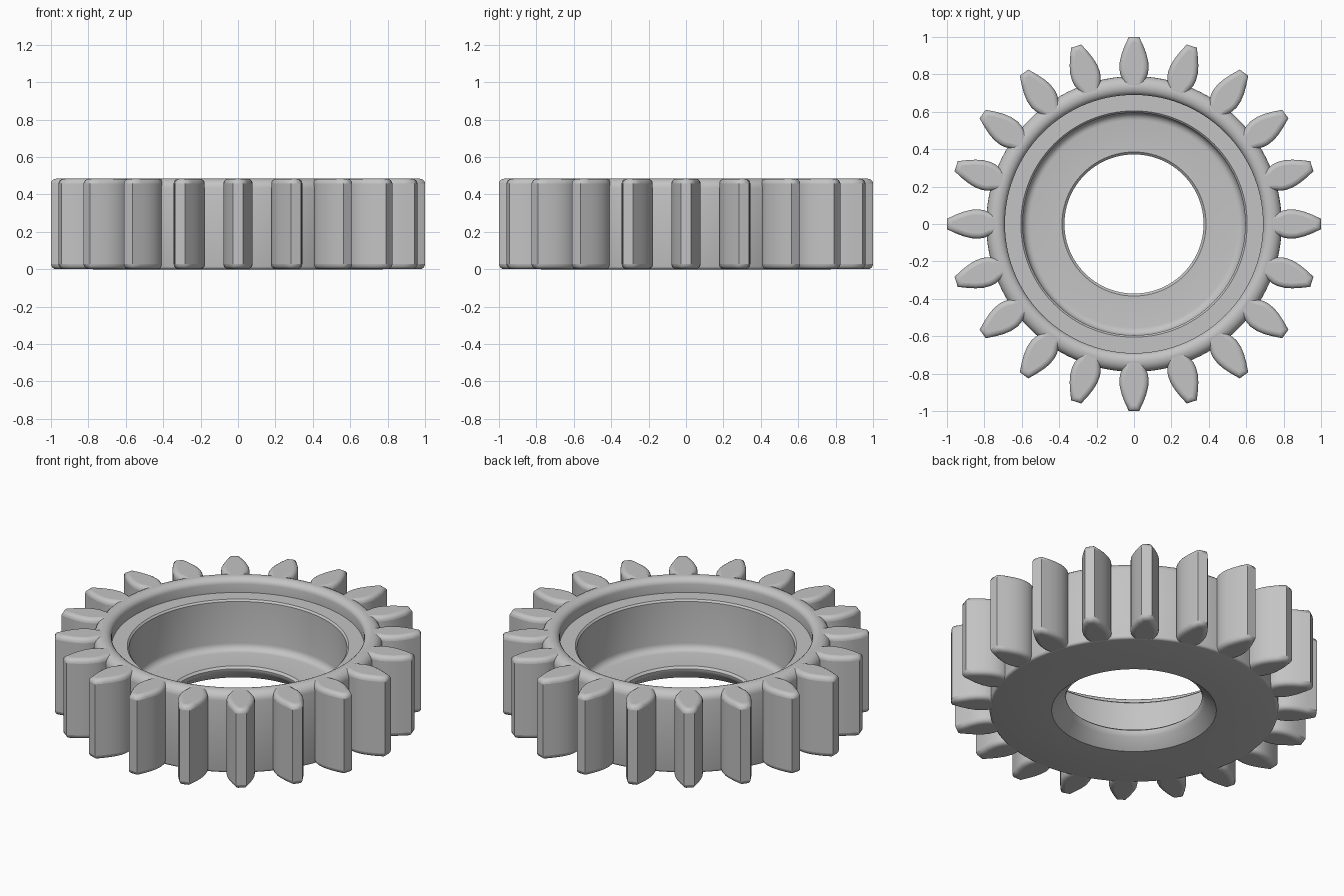
import bpy, bmesh, math
from mathutils import Matrix

cube = bpy.data.objects.get("Cube")
if cube:
    bpy.data.objects.remove(cube, do_unlink=True)

TEETH = 20
SEGMENTS = 120
HEIGHT = 0.485

steel = bpy.data.materials.new("steel_grey")
steel.use_nodes = True
steel.diffuse_color = (0.55, 0.55, 0.55, 1)
steel.node_tree.nodes["Principled BSDF"].inputs["Base Color"].default_value = steel.diffuse_color


def make_object(name, bm):
    bmesh.ops.recalc_face_normals(bm, faces=bm.faces)
    mesh = bpy.data.meshes.new(name)
    bm.to_mesh(mesh)
    bm.free()
    mesh.materials.append(steel)
    obj = bpy.data.objects.new(name, mesh)
    bpy.context.collection.objects.link(obj)
    return obj


def arc(cx, cz, rx, rz, start, end, steps=5):
    """Points on a quarter-ellipse, for rounded corners."""
    angles = [math.radians(start + (end - start) * i / steps) for i in range(steps + 1)]
    return [(cx + rx * math.cos(a), cz + rz * math.sin(a)) for a in angles]


def smooth(obj, degrees):
    bpy.ops.object.select_all(action='DESELECT')
    obj.select_set(True)
    bpy.context.view_layer.objects.active = obj
    bpy.ops.object.shade_smooth_by_angle(angle=math.radians(degrees))


# Gear body: closed cross-section (radius, height) turned about z
profile = [(0.45, 0), (0.775, 0)]
profile += arc(0.775, 0.015, 0.015, 0.015, -90, 0, 3)[1:]
profile += arc(0.735, HEIGHT - 0.05, 0.055, 0.05, 0, 90)       # outer rim
profile += arc(0.735, HEIGHT - 0.035, 0.045, 0.035, 90, 180)[1:]  # inner rim
profile += [(0.69, 0.40), (0.605, 0.40), (0.595, 0.39)]        # step ledge
profile += arc(0.555, 0.14, 0.04, -0.04, 0, 90)                # floor fillet
profile += [(0.385, 0.10), (0.372, 0.088), (0.372, 0.08)]      # bore edge
profile += [(0.385, 0.055)]                                    # flared underside

bm = bmesh.new()
ring = [bm.verts.new((r, 0, z)) for r, z in profile]
edges = [bm.edges.new((ring[i], ring[(i + 1) % len(ring)])) for i in range(len(ring))]
bmesh.ops.spin(bm, geom=ring + edges, cent=(0, 0, 0), axis=(0, 0, 1),
               angle=math.tau, steps=SEGMENTS, use_merge=True)
bmesh.ops.remove_doubles(bm, verts=bm.verts, dist=0.0001)
smooth(make_object("gear_body", bm), 35)

# Teeth: one barrel-sided outline (radius, half width), repeated around the body
flank = [(0.72, 0.045), (0.77, 0.06), (0.80, 0.073), (0.83, 0.078),
         (0.87, 0.076), (0.91, 0.066), (0.95, 0.051), (1.0, 0.028)]
outline = flank + [(r, -w) for r, w in reversed(flank)]

bm = bmesh.new()
for i in range(TEETH):
    turn = Matrix.Rotation(math.tau * i / TEETH, 4, 'Z')
    base = bm.faces.new([bm.verts.new((r, w, 0.001)) for r, w in outline])
    grown = bmesh.ops.extrude_face_region(bm, geom=[base])["geom"]
    top = [v for v in grown if isinstance(v, bmesh.types.BMVert)]
    bmesh.ops.translate(bm, verts=top, vec=(0, 0, HEIGHT - 0.002))
    bmesh.ops.transform(bm, matrix=turn, verts=top + list(base.verts))
teeth = make_object("gear_teeth", bm)

# Rounded top and bottom edges of the teeth
bevel = teeth.modifiers.new("rounded_ends", 'BEVEL')
bevel.width = 0.026
bevel.segments = 4
bevel.limit_method = 'ANGLE'
bevel.angle_limit = math.radians(75)
smooth(teeth, 40)
